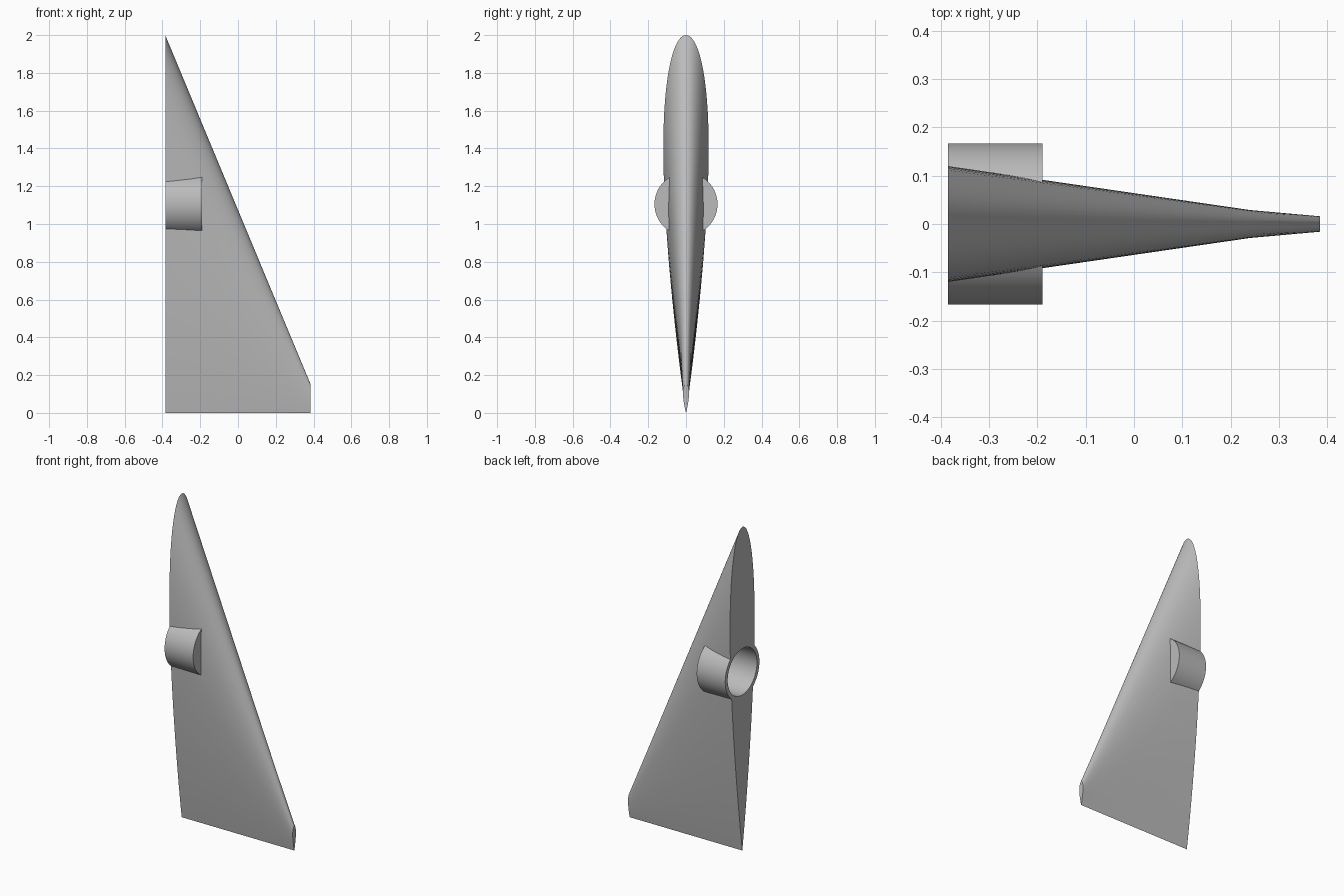
import bpy, bmesh, math
from mathutils import Matrix

default_cube = bpy.data.objects.get("Cube")
if default_cube:
    bpy.data.objects.remove(default_cube, do_unlink=True)

grey = bpy.data.materials.new("plain_grey")
grey.use_nodes = True
colour = (0.5, 0.5, 0.5, 1)
grey.diffuse_color = colour
grey.node_tree.nodes["Principled BSDF"].inputs["Base Color"].default_value = colour

ROOT_X, TIP_X = -0.385, 0.385
POD_END, POD_Z, POD_R = -0.19, 1.105, 0.167


def make_object(name, bm):
    bmesh.ops.recalc_face_normals(bm, faces=bm.faces)
    mesh = bpy.data.meshes.new(name)
    bm.to_mesh(mesh)
    bm.free()
    mesh.materials.append(grey)
    obj = bpy.data.objects.new(name, mesh)
    bpy.context.collection.objects.link(obj)
    return obj


def smooth(obj):
    bpy.ops.object.select_all(action='DESELECT')
    obj.select_set(True)
    bpy.context.view_layer.objects.active = obj
    bpy.ops.object.shade_smooth_by_angle(angle=math.radians(30))


def thickness(t):
    # Symmetric aerofoil half thickness, scaled so its peak is 1
    return (2.969 * math.sqrt(t) - 1.26 * t - 3.516 * t**2
            + 2.843 * t**3 - 1.036 * t**4) / 0.6 * 0.6


def section(bm, x, chord, half, steps=40):
    ts = [(1 - math.cos(math.pi * i / steps)) / 2 for i in range(steps + 1)]
    outline = [(t, 1) for t in ts] + [(t, -1) for t in ts[-2:0:-1]]
    return [bm.verts.new((x, s * half * max(thickness(t), 0), chord * (1 - t)))
            for t, s in outline]


def lathe(name, profile, sides=64):
    # Closed shape turned about the horizontal pod axis
    bm = bmesh.new()
    verts = [bm.verts.new((x, 0, POD_Z + r)) for x, r in profile]
    edges = [bm.edges.new(pair) for pair in zip(verts, verts[1:] + verts[:1])
             if any(v.co.z > POD_Z + 1e-6 for v in pair)]
    bmesh.ops.spin(bm, geom=verts + edges, cent=(0, 0, POD_Z), axis=(1, 0, 0),
                   angle=math.tau, steps=sides)
    bmesh.ops.remove_doubles(bm, verts=bm.verts, dist=1e-5)
    return make_object(name, bm)


# Tapered fin lofted through root, outer and tip sections
bm = bmesh.new()
rings = [section(bm, x, chord, half) for x, chord, half in
         [(ROOT_X, 2, 0.12), (0.24, 0.498, 0.029), (TIP_X, 0.15, 0.016)]]
for a, b in zip(rings, rings[1:]):
    for i in range(len(a)):
        j = (i + 1) % len(a)
        bm.faces.new((a[i], a[j], b[j], b[i]))
bm.faces.new(rings[0])
bm.faces.new(rings[-1])
fin = make_object("fin", bm)

# Socket cut in the fin for the pod
cutter = lathe("pod_socket_cutter", [(-0.6, 0), (-0.6, POD_R - 0.003),
                                     (POD_END - 0.006, POD_R - 0.003),
                                     (POD_END - 0.006, 0)])
cutter.hide_render = True
boolean = fin.modifiers.new("socket", 'BOOLEAN')
boolean.operation = 'DIFFERENCE'
boolean.solver = 'EXACT'
boolean.object = cutter
bpy.context.view_layer.objects.active = fin
bpy.ops.object.modifier_apply(modifier=boolean.name)
bpy.data.objects.remove(cutter, do_unlink=True)
smooth(fin)

# Round pod with a blind bore open at the root
pod = lathe("hollow_pod", [(POD_END, 0), (POD_END, POD_R), (ROOT_X, POD_R),
                           (ROOT_X, 0.143), (POD_END - 0.01, 0.143),
                           (POD_END - 0.01, 0)])
smooth(pod)
